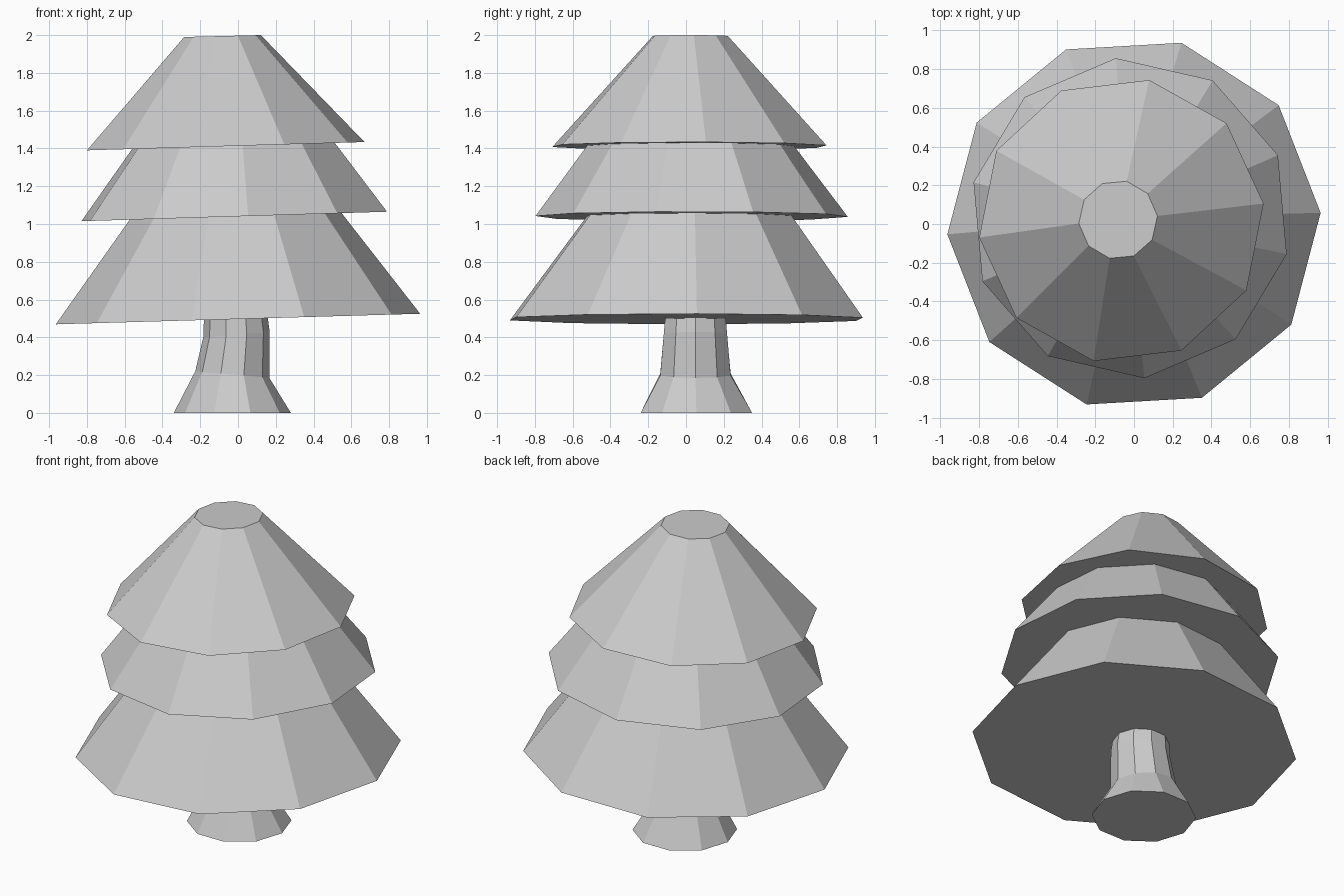
import bpy
import bmesh
from math import cos, sin, radians, tau

if "Cube" in bpy.data.objects:
    bpy.data.objects.remove(bpy.data.objects["Cube"])

SIDES = 10


def loft(name, rings):
    """Capped flat-faced loft; ring = (cx, cy, cz, radius, start angle, rise per x)."""
    bm = bmesh.new()
    loops = []
    for cx, cy, cz, r, start, slope in rings:
        loop = []
        for i in range(SIDES):
            a = radians(start) + tau * i / SIDES
            dx, dy = r * cos(a), r * sin(a)
            loop.append(bm.verts.new((cx + dx, cy + dy, cz + slope * dx)))
        loops.append(loop)
    for low, high in zip(loops, loops[1:]):
        for i in range(SIDES):
            j = (i + 1) % SIDES
            bm.faces.new((low[i], low[j], high[j], high[i]))
    bm.faces.new(loops[0][::-1])
    bm.faces.new(loops[-1])
    mesh = bpy.data.meshes.new(name)
    bm.to_mesh(mesh)
    bm.free()
    obj = bpy.data.objects.new(name, mesh)
    bpy.context.collection.objects.link(obj)
    return obj


# Bent trunk with a flared foot
loft("trunk", [
    (-0.03, 0.055, 0.0, 0.31, 0, 0),
    (-0.03, 0.05, 0.203, 0.196, 0, -0.09),
    (-0.008, 0.05, 0.415, 0.176, 0, 0.08),
    (-0.012, 0.05, 0.51, 0.168, 0, 0.03),
])

# Three slightly tilted, twisted foliage tiers
loft("lower_foliage", [
    (0.0, 0.002, 0.497, 0.966, 3.3, 0.029),
    (-0.012, 0.015, 1.043, 0.56, 3.3, 0.03),
])
loft("middle_foliage", [
    (-0.02, 0.03, 1.04, 0.83, -12.9, 0.031),
    (-0.024, 0.025, 1.414, 0.55, -12.9, 0.03),
])
loft("upper_foliage", [
    (-0.065, 0.018, 1.412, 0.74, 6.8, 0.03),
    (-0.082, 0.022, 1.995, 0.204, 5.5, 0.025),
])
